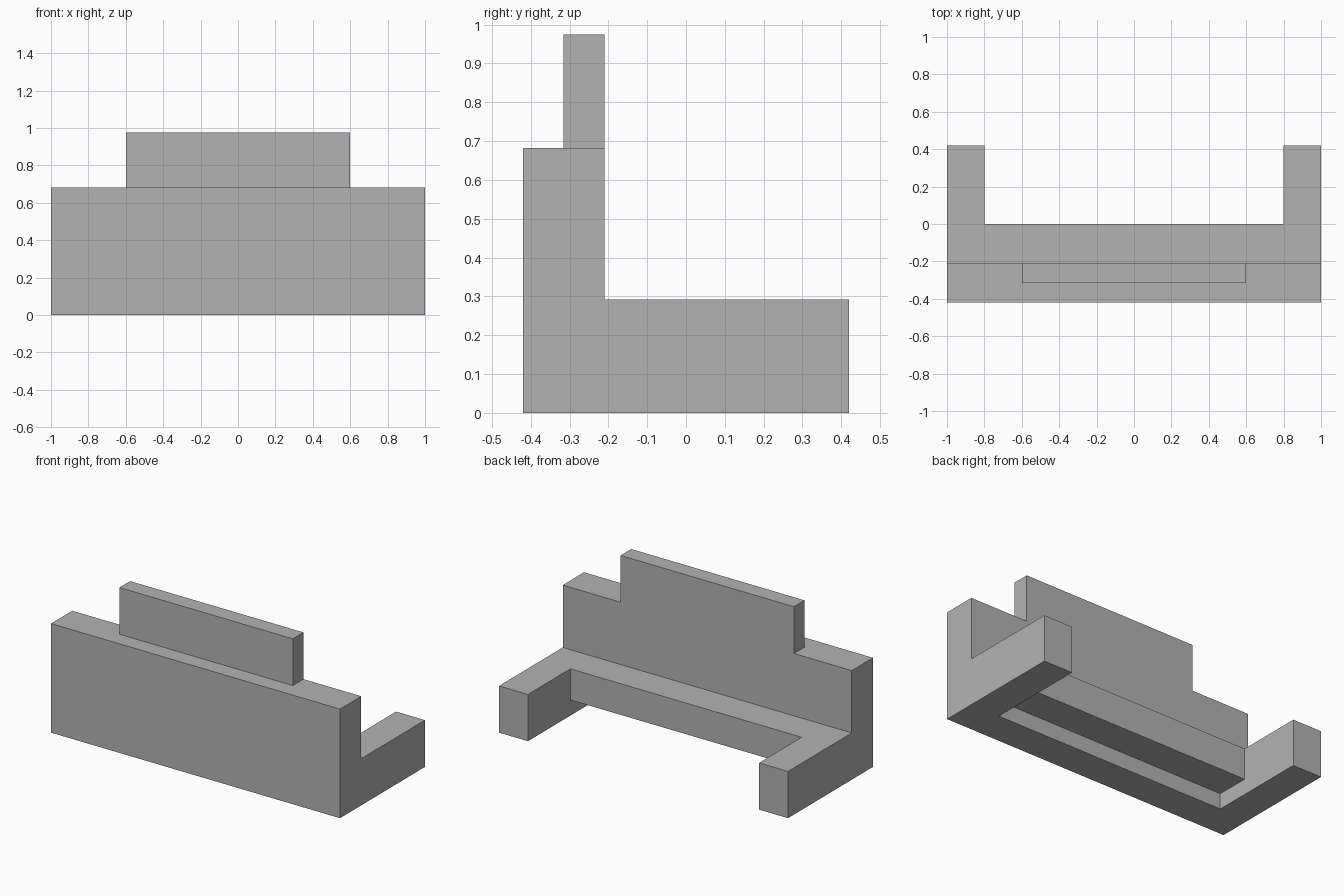
import bpy
import bmesh

cube = bpy.data.objects.get("Cube")
if cube:
    bpy.data.objects.remove(cube, do_unlink=True)

UNIT = 0.0975          # height module
FRONT, WALL_BACK, LEDGE_BACK, ARM_BACK = -0.42, -0.21, 0.0, 0.42
WALL_TOP, SEAT_TOP = 7 * UNIT, 3 * UNIT

grey = bpy.data.materials.new("plain grey")
grey.use_nodes = True
colour = (0.45, 0.45, 0.45, 1)
grey.diffuse_color = colour
grey.node_tree.nodes["Principled BSDF"].inputs["Base Color"].default_value = colour


def extrude_profile(name, profile, half_width):
    """Sweep a closed side outline (y, z) across x, centred on x = 0."""
    bm = bmesh.new()
    face = bm.faces.new([bm.verts.new((-half_width, y, z)) for y, z in profile])
    swept = bmesh.ops.extrude_face_region(bm, geom=[face])["geom"]
    moved = [v for v in swept if isinstance(v, bmesh.types.BMVert)]
    bmesh.ops.translate(bm, verts=moved, vec=(2 * half_width, 0, 0))
    bmesh.ops.recalc_face_normals(bm, faces=bm.faces)
    mesh = bpy.data.meshes.new(name)
    bm.to_mesh(mesh)
    bm.free()
    mesh.materials.append(grey)
    obj = bpy.data.objects.new(name, mesh)
    bpy.context.collection.objects.link(obj)
    return obj


# Tall wall and low arms share one stepped side outline
body = extrude_profile("wall_with_arms", [
    (FRONT, 0), (ARM_BACK, 0), (ARM_BACK, SEAT_TOP),
    (WALL_BACK, SEAT_TOP), (WALL_BACK, WALL_TOP), (FRONT, WALL_TOP)], 1.0)

# Opening between the arms, reaching under the ledge
opening = extrude_profile("opening_cutter", [
    (WALL_BACK, -0.2), (0.6, -0.2), (0.6, 0.5),
    (LEDGE_BACK, 0.5), (LEDGE_BACK, UNIT), (WALL_BACK, UNIT)], 0.8)
# Keep the cutter behind the upper wall and out of renders
opening.hide_render = True
cut = body.modifiers.new("opening", "BOOLEAN")
cut.operation = "DIFFERENCE"
cut.solver = "EXACT"
cut.object = opening

# Bake the cut and drop the cutter
bpy.context.view_layer.objects.active = body
bpy.ops.object.modifier_apply(modifier=cut.name)
bpy.data.objects.remove(opening, do_unlink=True)

# Thin raised panel, flush with the back of the wall
extrude_profile("top_panel", [
    (-0.315, WALL_TOP), (WALL_BACK, WALL_TOP),
    (WALL_BACK, 10 * UNIT), (-0.315, 10 * UNIT)], 0.6)
